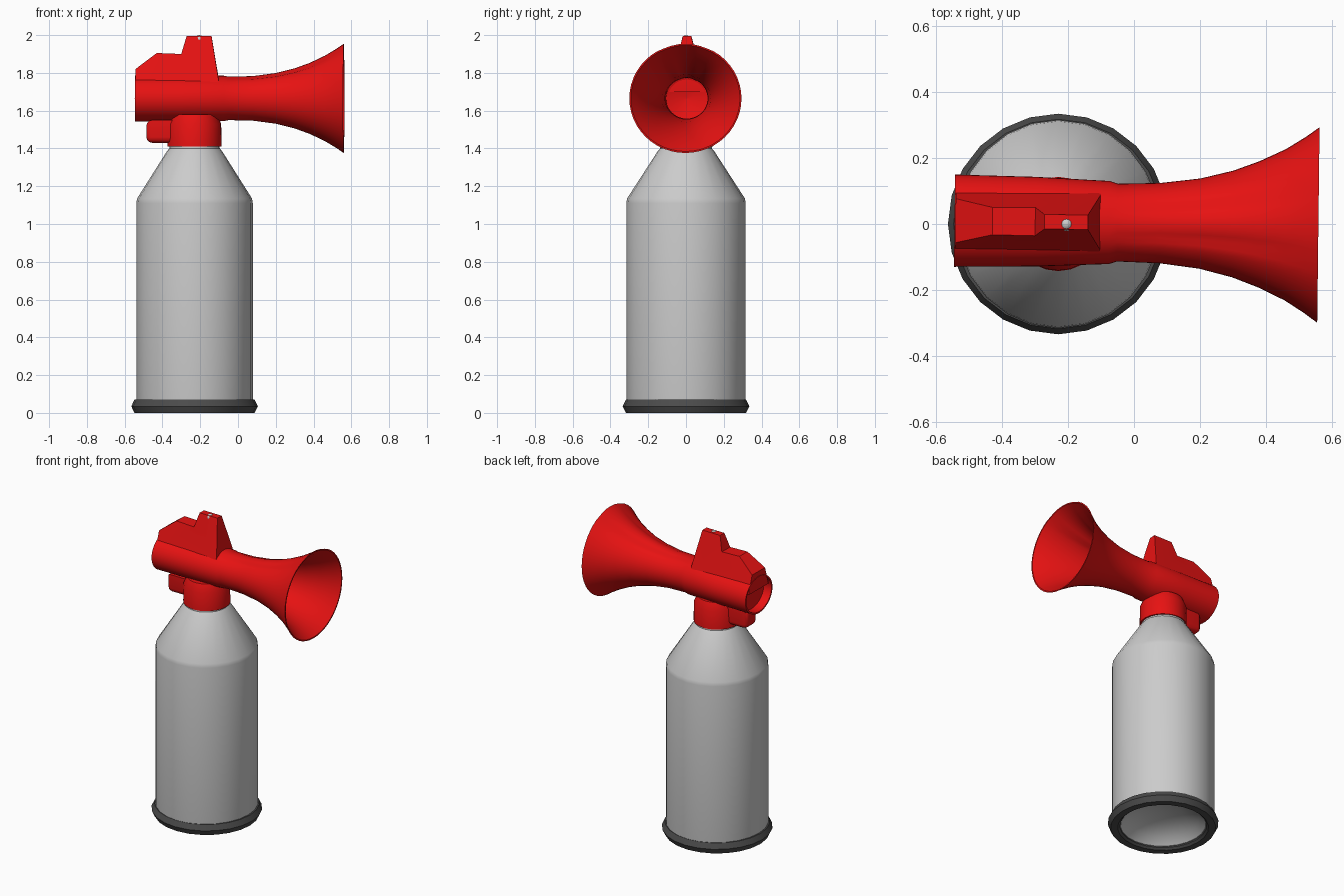
import bpy, bmesh
from math import sin, cos, pi, radians, exp
from mathutils import Matrix, Vector

if "Cube" in bpy.data.objects:
    bpy.data.objects.remove(bpy.data.objects["Cube"])

CX = -0.23      # can axis
HZ = 1.665      # horn axis height


def material(name, rgb):
    m = bpy.data.materials.new(name)
    m.diffuse_color = (*rgb, 1)
    m.use_nodes = True
    m.node_tree.nodes["Principled BSDF"].inputs["Base Color"].default_value = m.diffuse_color
    return m


RED = material("red_plastic", (0.8, 0.006, 0.006))
DARK = material("dark_rim", (0.07, 0.07, 0.07))


def finish(name, bm, mat=None, angle=35):
    bmesh.ops.remove_doubles(bm, verts=bm.verts, dist=1e-5)
    bmesh.ops.recalc_face_normals(bm, faces=bm.faces)
    me = bpy.data.meshes.new(name)
    bm.to_mesh(me)
    bm.free()
    ob = bpy.data.objects.new(name, me)
    bpy.context.collection.objects.link(ob)
    if mat:
        me.materials.append(mat)
    bpy.ops.object.select_all(action='DESELECT')
    ob.select_set(True)
    bpy.context.view_layer.objects.active = ob
    bpy.ops.object.shade_smooth_by_angle(angle=radians(angle))
    return ob


def skin(rings, closed=False):
    """Bridge equal-length vertex rings with quads."""
    bm = bmesh.new()
    vs = [[bm.verts.new(p) for p in r] for r in rings]
    if closed:
        vs.append(vs[0])
    n = len(vs[0])
    for a, b in zip(vs, vs[1:]):
        for i in range(n):
            j = (i + 1) % n
            bm.faces.new((a[i], a[j], b[j], b[i]))
    return bm


def lathe(name, profile, mat=None, closed=False, sides=24, sx=1.0):
    rings = [[(CX + sx * r * cos(2 * pi * i / sides), r * sin(2 * pi * i / sides), z)
              for i in range(sides)] for r, z in profile]
    return finish(name, skin(rings, closed), mat)


# can with recessed domed base, shoulder and neck
lathe("can", [(0, .11), (.12, .097), (.22, .06), (.262, .02), (.31, .02), (.316, .06),
              (.316, 1.11), (.312, 1.135), (.15, 1.385), (.137, 1.40), (.135, 1.43), (0, 1.43)],
      sx=0.975)
# crimped base rim
lathe("base_rim", [(.262, .012), (.275, 0), (.318, 0), (.335, .035), (.318, .07),
                   (.275, .07), (.262, .055)], DARK, closed=True)
# valve collar
lathe("collar", [(0, 1.41), (.143, 1.41), (.141, 1.53), (.12, 1.58), (0, 1.58)], RED)

# horn and housing: (x, vertical radius, side radius), outside then back inside
outer = [(-.545, .122, .14), (-.30, .121, .136), (-.075, .12, .126), (-.05, .115, .118),
         (.08, .118, .122), (.20, .134, .137), (.30, .159, .162), (.38, .188, .192),
         (.46, .226, .230), (.52, .262, .268), (.56, .289, .297)]
inner = [(x, a - .008, b - .008) for x, a, b in reversed(outer[2:])]
back = [(-.49, .0001, .0001), (-.49, .108, .126), (-.545, .112, .13)]
front = [(-.10, .108, .11), (-.12, .05, .05), (-.125, .0001, .0001)]
SIDES = 48
rings = []
for x, rz, ry in back + outer + inner + front:
    ring = []
    for i in range(SIDES):
        t = 2 * pi * i / SIDES
        tt = t if t < pi else 2 * pi - t
        # two shallow grooves leave a raised rib along the top of the bell
        depth = .055 * max(0, min(1, (x + .08) / .2)) * min(1, max(0, (.60 - x) / .25))
        k = 1 - depth * exp(-((tt - .36) / .12) ** 2)
        ring.append((x, ry * k * sin(t), HZ + rz * k * cos(t)))
    rings.append(ring)
horn = finish("horn", skin(rings), RED, 40)

# top fin, narrowing upward: side outline thickened by height
outline = [(-.542, 1.70), (-.542, 1.82), (-.50, 1.852), (-.43, 1.905), (-.30, 1.90),
           (-.272, 1.994), (-.14, 1.994), (-.103, 1.77), (-.103, 1.70)]


def fin_half(z):
    return .022 + .22 * (1.994 - z) if z > 1.9 else .043 + .3 * (1.9 - z)


fin_bm = skin([[(x, s * fin_half(z), z) for x, z in outline] for s in (-1, 1)])
for s in (-1, 1):
    side = [v for v in fin_bm.verts if v.co.y * s > 0]
    fin_bm.faces.new(side)
bmesh.ops.triangulate(fin_bm, faces=[f for f in fin_bm.faces if len(f.verts) > 4])
fin = finish("trigger_fin", fin_bm, RED, 30)

# slight yaw of the horn assembly
yaw = (Matrix.Translation((.3, 0, 0)) @ Matrix.Rotation(-.012, 4, 'Z')
       @ Matrix.Translation((-.3, 0, 0)))
for ob in (horn, fin):
    ob.data.transform(yaw)

# lug behind the collar
bm = bmesh.new()
bmesh.ops.create_cube(bm, size=1, matrix=Matrix.Translation((-.385, 0, 1.49))
                      @ Matrix.Diagonal((.20, .12, .12, 1)))
edges = [e for e in bm.edges if all(v.co.x < -.4 for v in e.verts)
         or all(v.co.z < 1.45 for v in e.verts)]
bmesh.ops.bevel(bm, geom=edges, offset=.03, segments=3, profile=.5, affect='EDGES')
finish("rear_lug", bm, RED)

# button on top of the fin
bm = bmesh.new()
bmesh.ops.create_uvsphere(bm, u_segments=12, v_segments=8, radius=.022,
                          matrix=Matrix.Translation((-.205, 0, 1.978)))
finish("button", bm, None, 60)
